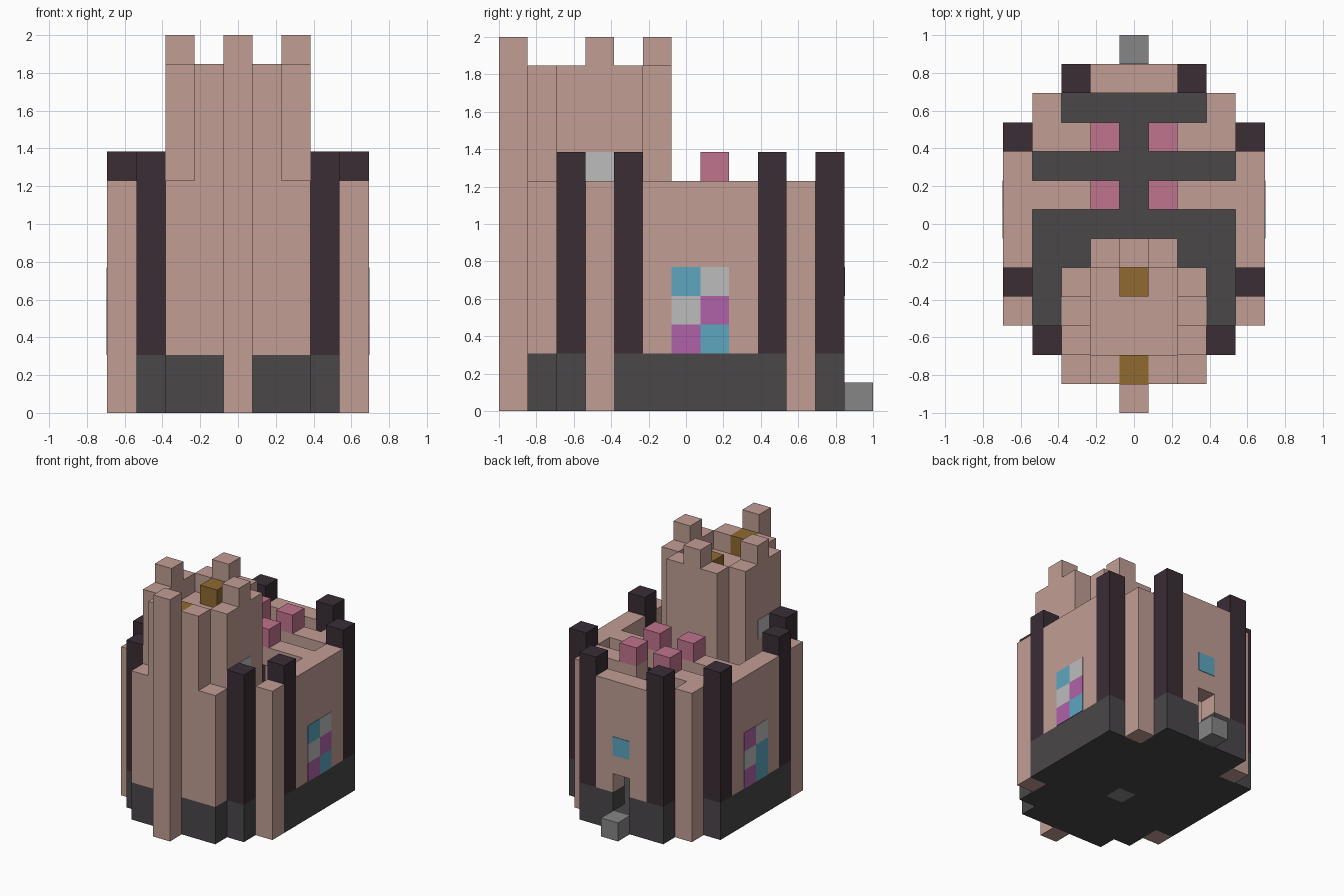
import bpy, bmesh
from mathutils import Matrix, Vector

if "Cube" in bpy.data.objects:
    bpy.data.objects.remove(bpy.data.objects["Cube"], do_unlink=True)

U = 2 / 13  # block size


def linear(c):
    return c / 12.92 if c <= 0.04045 else ((c + 0.055) / 1.055) ** 2.4


def material(name, code):
    rgb = [linear(int(code[n:n + 2], 16) / 255) for n in (0, 2, 4)]
    m = bpy.data.materials.new(name)
    m.use_nodes = True
    m.diffuse_color = (*rgb, 1)
    bsdf = m.node_tree.nodes["Principled BSDF"]
    bsdf.inputs["Base Color"].default_value = (*rgb, 1)
    bsdf.inputs["Roughness"].default_value = 0.9
    return m


PINK = material("pale pink brick", "C19D94")
DARK = material("dark stone", "4A4749")
PLUM = material("dark plum", "3A2D35")
ROSE = material("rose", "C0738D")
STEP = material("mid grey", "868686")
GOLD = material("old gold", "8F6A30")
GREY = material("light grey glass", "BCBCBC")
BLUE = material("blue glass", "5DA6C0")
VIOLET = material("violet glass", "B062AA")


def solid(name, lo, hi, mat, mirror=False):
    """Cuboid between two corners, optionally mirrored across x = 0."""
    lo, hi = Vector(lo), Vector(hi)
    bm = bmesh.new()
    bmesh.ops.create_cube(bm, size=1, matrix=Matrix.Translation((lo + hi) / 2)
                          @ Matrix.Diagonal((*(hi - lo), 1)))
    mesh = bpy.data.meshes.new(name)
    bm.to_mesh(mesh)
    bm.free()
    mesh.materials.append(mat)
    ob = bpy.data.objects.new(name, mesh)
    bpy.context.collection.objects.link(ob)
    if mirror:
        mod = ob.modifiers.new("Mirror", "MIRROR")
        mod.use_mirror_merge = False
    return ob


def span(r):
    """Inclusive block range, or a single block index."""
    return r if isinstance(r, tuple) else (r, r)


def block(name, x, y, z, mat, mirror=False):
    (a, b), (c, d), (e, f) = span(x), span(y), span(z)
    solid(name, ((a - .5) * U, (c - .5) * U, e * U),
          ((b + .5) * U, (d + .5) * U, (f + 1) * U), mat, mirror)


def pair(name, x, y, z, mat):
    block(name, x, y, z, mat, True)


def side_pane(name, side, face, y, z, mat):
    """Thin glass plate on a wall facing left (+1) or right (-1)."""
    x = sorted((side * (face * U - .002), side * (face * U + .004)))
    z0, z1 = span(z)
    solid(name, (x[0], (y - .5) * U, z0 * U),
          (x[1], (y + .5) * U, (z1 + 1) * U), mat)


# Floor and dark foundations
block("floor_front", (-2, 2), -4, 0, DARK)
block("floor_under_tower", (-3, 3), (-3, -2), 0, DARK)
pair("floor_beside_door", (1, 3), -1, 0, DARK)
block("courtyard_floor", (-3, 3), (0, 3), 0, DARK)
block("floor_back", (-2, 2), 4, 0, DARK)
block("tower_threshold", 0, -1, 0, STEP)
block("front_foundation", (-2, 2), -5, (0, 1), DARK)
pair("front_corner_foundation", 3, -4, (0, 1), DARK)
pair("side_foundation", 4, (-2, 3), (0, 1), DARK)
pair("back_foundation", (1, 2), 5, (0, 1), DARK)
block("gate_sill", 0, 5, 0, DARK)
block("gate_step", 0, 6, 0, STEP)

# Outer walls and buttresses
pair("side_wall", 4, (-1, 2), (2, 7), PINK)
pair("back_wall", 1, 5, (2, 7), PINK)
block("wall_over_gate", 0, 5, (3, 7), PINK)
pair("front_corner_wall", 2, -5, (2, 7), PINK)
pair("front_buttress", 4, -3, (0, 7), PINK)
pair("back_buttress", 3, 4, (0, 7), PINK)

# Dark pillars
for n, (x, y) in enumerate([(3, -4), (4, -2), (4, 3), (2, 5)]):
    pair(f"pillar_{n + 1}", x, y, (2, 8), PLUM)

# Roof beams with rose blocks at their ends
for name, y in (("front", 1), ("back", 3)):
    pair(name + "_roof_beam", (1, 3), y, 7, PINK)
    pair(name + "_rose_block", 1, y, 8, ROSE)

# Tower
block("tower_core", (-2, 2), (-4, -2), (1, 10), PINK)
block("tower_front", (-1, 1), -5, (2, 10), PINK)
pair("tower_front_rim", 1, -5, 11, PINK)
pair("tower_side_rim", 2, (-4, -2), 11, PINK)
pair("tower_back_wall", 1, -1, (1, 11), PINK)
block("tower_back_column", 0, -1, (3, 12), PINK)
block("tower_front_column", 0, -6, (0, 12), PINK)
pair("tower_merlon", 2, -3, 12, PINK)
for name, y in (("front", -5), ("back", -2)):
    block(name + "_gold_block", 0, y, 11, GOLD)

# Window panes
side_pane("right_pane_blue", -1, 4.5, 0, (2, 3), BLUE)
side_pane("right_pane_grey_top", -1, 4.5, 0, 4, GREY)
for z, mat in ((2, VIOLET), (3, GREY), (4, VIOLET)):
    side_pane(f"right_pane_{z}", -1, 4.5, 1, z, mat)
for y, mats in ((0, (VIOLET, GREY, BLUE)), (1, (BLUE, VIOLET, GREY))):
    for n, mat in enumerate(mats):
        side_pane(f"left_pane_{y}_{n}", 1, 4.5, y, 2 + n, mat)
for name, side in (("left", 1), ("right", -1)):
    side_pane(name + "_tower_pane", side, 2.5, -3, 8, GREY)
solid("back_pane", (-U / 2, 5.5 * U - .002, 4 * U),
      (U / 2, 5.5 * U + .004, 5 * U), BLUE)
